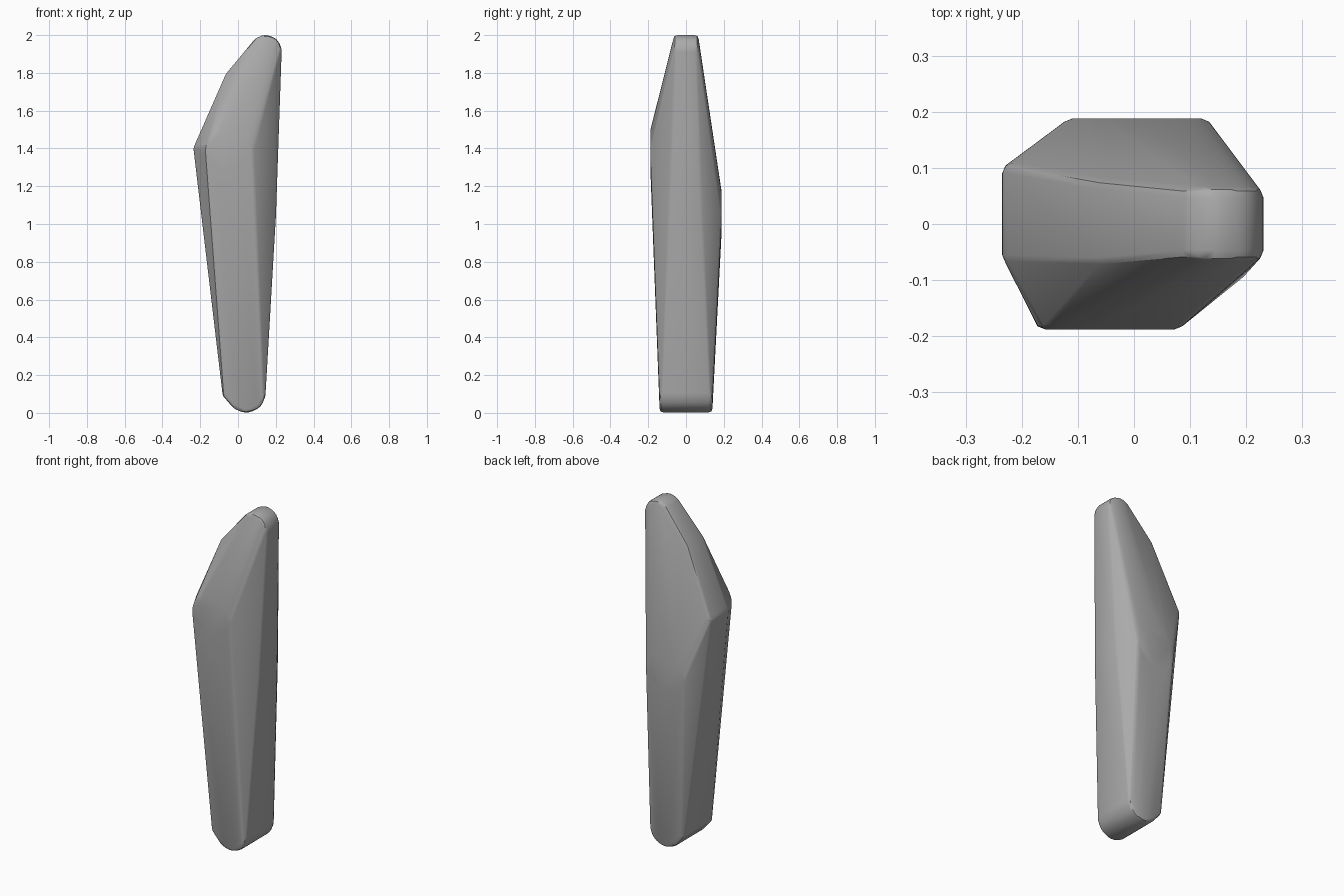
import bpy, bmesh
from math import cos, sin, radians, pi
from itertools import product
from mathutils import Vector

if "Cube" in bpy.data.objects:
    bpy.data.objects.remove(bpy.data.objects["Cube"])

SOFT = 0.02  # edge rounding radius


def arc(cx, cz, radius, start, end, steps):
    """Points (x, z) along an arc, angles in degrees."""
    angles = [radians(start + (end - start) * i / steps) for i in range(steps + 1)]
    return [(cx + radius * cos(a), cz + radius * sin(a)) for a in angles]


# Edge centres as (profile points, front y, back y)
bands = [
    (arc(0.146, 1.915, 0.065, -5, 135, 10), -0.047, 0.047),   # rounded top
    (arc(0.043, 0.105, 0.083, -135, 0, 10), -0.12, 0.12),     # rounded foot
    ([(-0.062, 0.1)], -0.12, 0.12),                           # foot corner
    ([(-0.05, 1.78)], -0.06, 0.062),                          # upper shoulder
    (arc(-0.165, 1.395, 0.05, 150, 190, 4), -0.055, 0.09),    # left shoulder
    ([(0.181, 1.05)], -0.08, 0.075),                          # right edge
]
centres = [Vector((x, y, z)) for pts, y0, y1 in bands for x, z in pts for y in (y0, y1)]

# Round flat spots on the front and back
for cx, cz, y in ((-0.043, 1.385, -0.168), (0.005, 1.06, 0.168)):
    centres += [Vector((x, y, z)) for x, z in arc(cx, cz, 0.115, 0, 352.5, 47)]

# Soft hull around all edge centres
directions = [Vector(d).normalized() for d in product((-1, 0, 1), repeat=3) if any(d)]
bm = bmesh.new()
for c in centres:
    for d in directions:
        bm.verts.new(c + d * SOFT)
hull = bmesh.ops.convex_hull(bm, input=bm.verts[:])
bmesh.ops.delete(bm, geom=[v for v in bm.verts if not v.link_faces], context='VERTS')
bmesh.ops.remove_doubles(bm, verts=bm.verts[:], dist=0.0008)
bmesh.ops.dissolve_limit(bm, angle_limit=radians(0.4), verts=bm.verts[:], edges=bm.edges[:])
bmesh.ops.recalc_face_normals(bm, faces=bm.faces[:])

mesh = bpy.data.meshes.new("faceted_stone")
bm.to_mesh(mesh)
bm.free()
stone = bpy.data.objects.new("faceted_stone", mesh)
bpy.context.collection.objects.link(stone)

# Plain grey colour
grey = bpy.data.materials.new("stone_grey")
grey.use_nodes = True
colour = (0.4, 0.4, 0.4, 1)
grey.diffuse_color = colour
grey.node_tree.nodes["Principled BSDF"].inputs["Base Color"].default_value = colour
mesh.materials.append(grey)

bpy.context.view_layer.objects.active = stone
stone.select_set(True)
bpy.ops.object.shade_smooth_by_angle(angle=radians(30))
